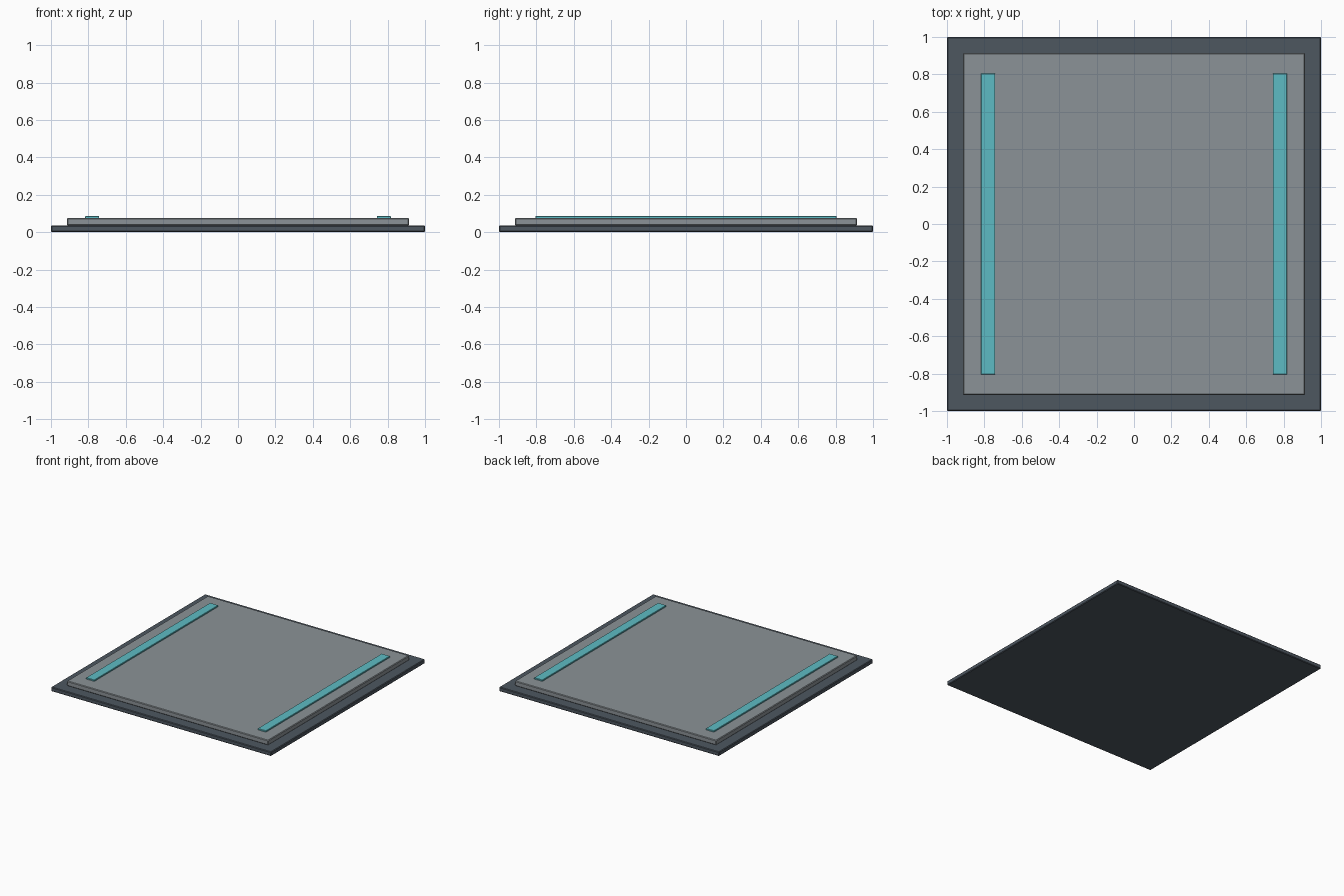
import bpy

if "Cube" in bpy.data.objects:
    bpy.data.objects.remove(bpy.data.objects["Cube"])


def material(name, color):
    mat = bpy.data.materials.new(name)
    mat.diffuse_color = (*color, 1)
    mat.use_nodes = True
    mat.node_tree.nodes["Principled BSDF"].inputs["Base Color"].default_value = mat.diffuse_color
    return mat


def slab(name, x, size_x, size_y, z0, z1, bevel, mat):
    """Box spanning z0..z1 with small chamfered edges."""
    bpy.ops.mesh.primitive_cube_add(size=1, location=(x, 0, (z0 + z1) / 2))
    obj = bpy.context.object
    obj.name = name
    obj.scale = (size_x, size_y, z1 - z0)
    bpy.ops.object.transform_apply(location=False, rotation=False, scale=True)
    mod = obj.modifiers.new("edge_chamfer", 'BEVEL')
    mod.width = bevel
    mod.segments = 1
    obj.data.materials.append(mat)
    return obj


dark = material("dark_slate", (0.075, 0.095, 0.118))
grey = material("panel_grey", (0.26, 0.29, 0.31))
teal = material("teal", (0.11, 0.50, 0.55))

# Base plate and raised inner panel
slab("base_plate", 0, 2.0, 2.0, 0.0, 0.035, 0.005, dark)
slab("inner_panel", 0, 1.83, 1.83, 0.035, 0.075, 0.005, grey)

# Two thin strips along the left and right edges
for side, label in ((-1, "left"), (1, "right")):
    slab(f"{label}_strip", side * 0.78, 0.075, 1.61, 0.072, 0.086, 0.002, teal)
